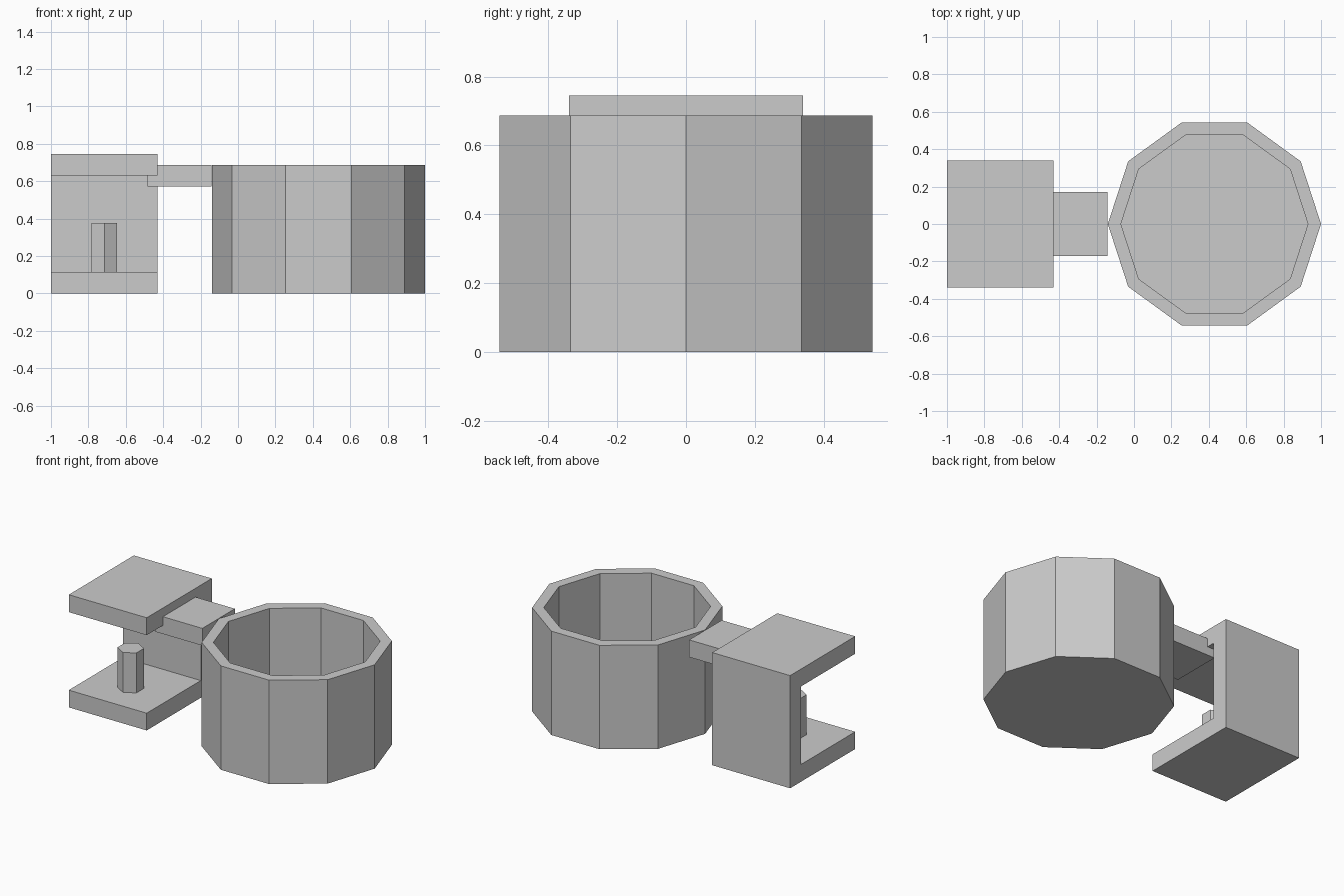
import bpy
import bmesh
import math

cube = bpy.data.objects.get("Cube")
if cube:
    bpy.data.objects.remove(cube, do_unlink=True)

# Single flat grey
grey = bpy.data.materials.new("light grey")
grey.use_nodes = True
grey.diffuse_color = (0.6, 0.6, 0.6, 1)
grey.node_tree.nodes["Principled BSDF"].inputs["Base Color"].default_value = (0.6, 0.6, 0.6, 1)


def add_object(name, bm):
    bmesh.ops.recalc_face_normals(bm, faces=bm.faces)
    mesh = bpy.data.meshes.new(name)
    bm.to_mesh(mesh)
    bm.free()
    mesh.materials.append(grey)
    obj = bpy.data.objects.new(name, mesh)
    bpy.context.collection.objects.link(obj)
    return obj


def extrude_profile(name, points, offset):
    """Closed solid from a flat outline pushed along offset."""
    bm = bmesh.new()
    face = bm.faces.new([bm.verts.new(p) for p in points])
    new = bmesh.ops.extrude_face_region(bm, geom=[face], use_keep_orig=True)["geom"]
    verts = [g for g in new if isinstance(g, bmesh.types.BMVert)]
    bmesh.ops.translate(bm, verts=verts, vec=offset)
    return add_object(name, bm)


def ring(cx, cy, z, radius, sides, start=0.0):
    angles = [start + math.tau * i / sides for i in range(sides)]
    return [(cx + radius * math.cos(a), cy + radius * math.sin(a), z) for a in angles]


# Cup: ten-sided, hollow, open at the top
HEIGHT, FLOOR, SIDES = 0.687, 0.07, 10
bm = bmesh.new()
loops = [[bm.verts.new(p) for p in ring(0.43, 0, z, r, SIDES)]
         for r, z in ((0.57, 0), (0.57, HEIGHT), (0.5, HEIGHT), (0.5, FLOOR))]
for low, high in zip(loops, loops[1:]):
    for i in range(SIDES):
        j = (i + 1) % SIDES
        bm.faces.new((low[i], low[j], high[j], high[i]))
bm.faces.new(loops[0])
bm.faces.new(loops[-1])
add_object("cup", bm)

# Bracket: C-shaped side outline, open to the front
outline = [(-0.34, 0), (0.34, 0), (0.34, 0.745), (-0.34, 0.745),
           (-0.34, 0.63), (0.225, 0.63), (0.225, 0.114), (-0.34, 0.114)]
extrude_profile("bracket", [(-1, y, z) for y, z in outline], (0.57, 0, 0))

# Arm joining the bracket to the cup
arm = [(-0.485, -0.17), (-0.142, -0.17), (-0.142, 0.17), (-0.485, 0.17)]
extrude_profile("arm", [(x, y, 0.573) for x, y in arm], (0, 0, HEIGHT - 0.573))

# Six-sided peg on the lower plate
extrude_profile("peg", ring(-0.715, -0.1, 0.11, 0.08, 6, math.pi / 6), (0, 0, 0.268))
